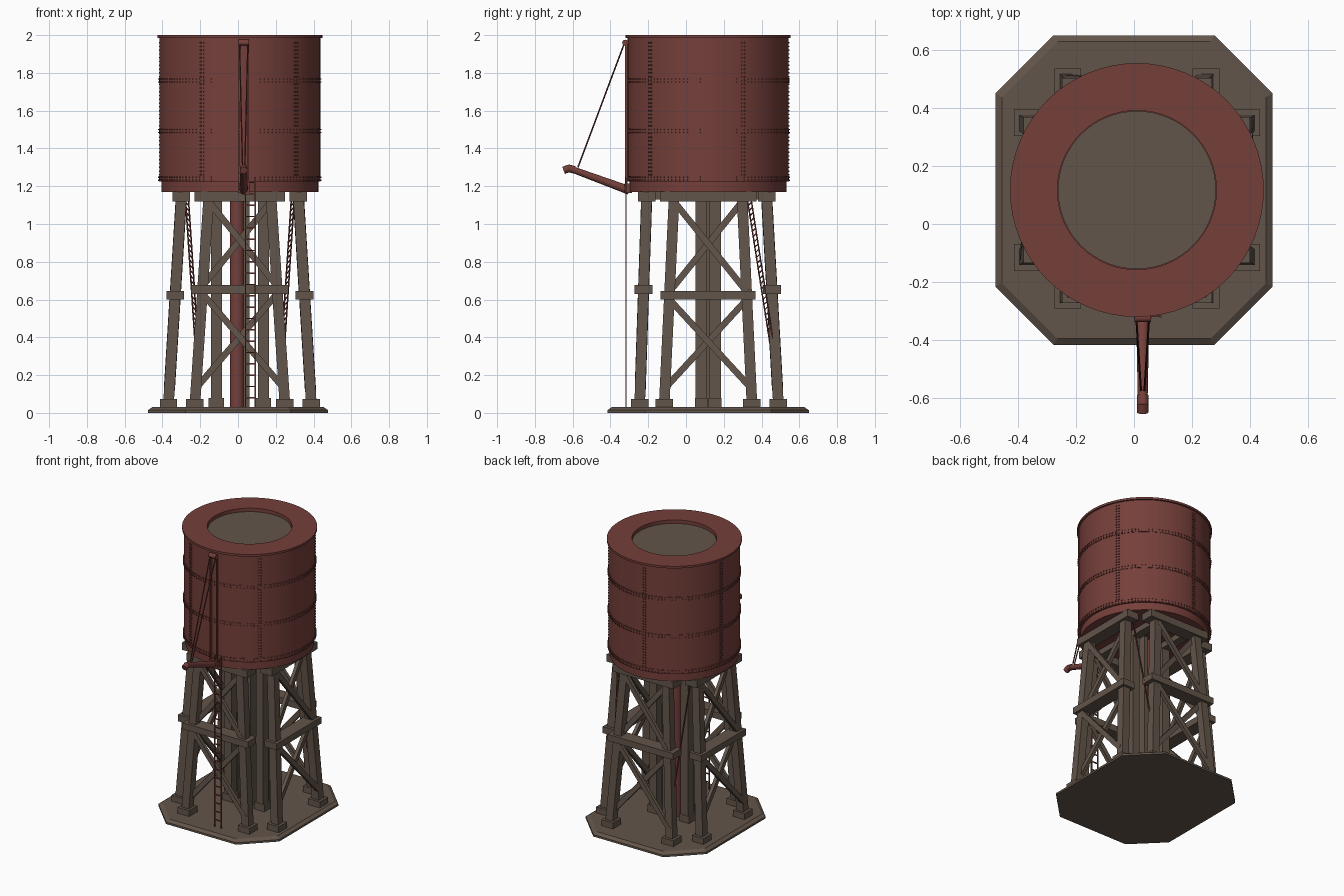
import bpy, bmesh, math
from mathutils import Vector, Matrix

if "Cube" in bpy.data.objects:
    bpy.data.objects.remove(bpy.data.objects["Cube"])

CX, CY = 0.01, 0.117


def mat(name, c):
    m = bpy.data.materials.new(name)
    m.diffuse_color = (*c, 1)
    m.use_nodes = True
    m.node_tree.nodes["Principled BSDF"].inputs["Base Color"].default_value = m.diffuse_color
    return m


RED = mat("oxide_red", (0.178, 0.050, 0.042))
WOOD = mat("weathered_wood", (0.122, 0.090, 0.068))
DARK = mat("dark_iron_red", (0.105, 0.030, 0.026))


def finish(name, bm, material, smooth=False):
    bmesh.ops.recalc_face_normals(bm, faces=bm.faces[:])
    me = bpy.data.meshes.new(name)
    bm.to_mesh(me)
    bm.free()
    me.materials.append(material)
    ob = bpy.data.objects.new(name, me)
    bpy.context.collection.objects.link(ob)
    if smooth:
        bpy.context.view_layer.objects.active = ob
        ob.select_set(True)
        bpy.ops.object.shade_smooth_by_angle(angle=math.radians(35))
        ob.select_set(False)
    return ob


def box(bm, c, s):
    bmesh.ops.create_cube(bm, size=1, matrix=Matrix.Translation(c) @ Matrix.Diagonal((*s, 1)))


def bar(bm, a, b, w, d, normal=(0, -1, 0)):
    # rectangular bar from a to b, w wide and d deep along the normal
    a, b = Vector(a), Vector(b)
    z = (b - a).normalized()
    x = Vector(normal).cross(z).normalized()
    r = Matrix((x, z.cross(x), z)).transposed().to_4x4()
    m = Matrix.Translation((a + b) / 2) @ r @ Matrix.Diagonal((w, d, (b - a).length, 1))
    bmesh.ops.create_cube(bm, size=1, matrix=m)


def rod(bm, a, b, r1, r2=None, seg=12):
    a, b = Vector(a), Vector(b)
    q = (b - a).to_track_quat('Z', 'Y').to_matrix().to_4x4()
    bmesh.ops.create_cone(bm, cap_ends=True, segments=seg, radius1=r1, radius2=r2 or r1,
                          depth=(b - a).length, matrix=Matrix.Translation((a + b) / 2) @ q)


def lathe(name, profile, material, seg=64, center=(CX, CY)):
    bm = bmesh.new()
    rings = []
    for r, z in profile:
        rings.append([bm.verts.new((center[0] + r * math.cos(t), center[1] + r * math.sin(t), z))
                      for t in (2 * math.pi * i / seg for i in range(seg))])
    for p, q in zip(rings, rings[1:]):
        for i in range(seg):
            j = (i + 1) % seg
            bm.faces.new((p[i], p[j], q[j], q[i]))
    bm.faces.new(rings[0])
    bm.faces.new(rings[-1])
    return finish(name, bm, material, True)


# eight-sided foundation slab with bevelled top edge
bm = bmesh.new()
loops = []
for z, inset in ((0, 0), (0.014, 0), (0.03, 0.022)):
    hx, hy, k = 0.477 - inset, 0.533 - inset, 0.2 - inset * 0.4
    pts = []
    for sx, sy in ((1, 1), (-1, 1), (-1, -1), (1, -1)):
        pair = [(sx * hx, sy * (hy - k)), (sx * (hx - k), sy * hy)]
        pts += pair if sx * sy > 0 else pair[::-1]
    loops.append([bm.verts.new((x, CY + y, z)) for x, y in pts])
for p, q in zip(loops, loops[1:]):
    for i in range(8):
        bm.faces.new((p[i], p[(i + 1) % 8], q[(i + 1) % 8], q[i]))
bm.faces.new(loops[0])
bm.faces.new(loops[-1])
finish("foundation_slab", bm, WOOD)


# four trestle frames: (name, outward direction, bottom/top offset, bottom/top half spread, mid beam z)
def frame(name, out, off_b, off_t, half_b, half_t, zm):
    out = Vector(out)
    side = Vector((-out.y, out.x, 0))
    c = Vector((CX, CY, 0))

    def p(s, z, push=0.0):
        t = (z - 0.05) / 1.09
        return c + out * (off_b + (off_t - off_b) * t + push) \
            + side * s * (half_b + (half_t - half_b) * t) + Vector((0, 0, z))

    def size(along, deep, h):
        return (along, deep, h) if abs(out.y) > 0.5 else (deep, along, h)

    bm = bmesh.new()
    for s in (-1, 1):
        bar(bm, p(s, 0.04), p(s, 1.14), 0.056, 0.056, out)
        box(bm, p(s, 0.05), size(0.092, 0.092, 0.045))
    finish(name + "_legs", bm, WOOD)
    bm = bmesh.new()
    box(bm, p(0, 1.145), size(half_t * 2 + 0.15, 0.092, 0.052))
    box(bm, p(0, zm), size(2 * half_b + 0.04, 0.095, 0.046))
    finish(name + "_beams", bm, WOOD)
    # crossed braces above and below the middle beam
    bm = bmesh.new()
    for lo, hi in ((0.13, zm - 0.02), (zm + 0.02, 1.12)):
        for s in (-1, 1):
            bar(bm, p(s, lo, 0.017 * s), p(-s, hi, 0.017 * s), 0.034, 0.024, out)
    finish(name + "_cross_braces", bm, WOOD)


frame("front_frame", (0, -1, 0), 0.362, 0.325, 0.238, 0.165, 0.653)
frame("back_frame", (0, 1, 0), 0.372, 0.31, 0.238, 0.165, 0.653)
frame("left_frame", (-1, 0, 0), 0.378, 0.31, 0.232, 0.18, 0.622)
frame("right_frame", (1, 0, 0), 0.378, 0.31, 0.232, 0.18, 0.622)

# inner posts under the tank
bm = bmesh.new()
for sx in (-1, 1):
    for sy in (-1, 1):
        box(bm, (CX + sx * 0.125, CY + sy * 0.036, 0.61), (0.058, 0.062, 1.13))
        box(bm, (CX + sx * 0.125, CY + sy * 0.036, 0.055), (0.08, 0.068, 0.05))
box(bm, (0.045, CY, 0.6), (0.03, 0.12, 1.14))
finish("inner_posts", bm, WOOD)

# floor joists
bm = bmesh.new()
for s in (-1, 1):
    box(bm, (CX + s * 0.125, CY, 1.15), (0.06, 0.6, 0.04))
finish("floor_joists", bm, WOOD)

# supply pipe in the middle
bm = bmesh.new()
rod(bm, (-0.005, CY, 0.03), (-0.005, CY, 1.19), 0.038, seg=24)
finish("supply_pipe", bm, RED, True)

# tank: base ring, plated wall, flat rim with recessed lid
R = 0.426
lathe("tank_base_ring", [(0.416, 1.17), (0.416, 1.235)], RED)
lathe("tank_wall", [(R, 1.225), (R, 1.985), (0.437, 1.985), (0.437, 2.0),
                    (0.274, 2.0), (0.274, 1.97)], RED)
lathe("tank_lid", [(0.272, 1.96), (0.272, 1.976)], WOOD)

# plate bands and rivets
bands = (1.24, 1.492, 1.76)
seams = [math.radians(-118 + 72 * i) for i in range(5)]
for i, z in enumerate(bands):
    lathe(f"plate_band_{i}", [(R - 0.005, z - 0.014), (R + 0.002, z - 0.014),
                              (R + 0.002, z + 0.014), (R - 0.005, z + 0.014)], RED)
bm = bmesh.new()


def rivet(t, z):
    m = Matrix.Translation((CX, CY, z)) @ Matrix.Rotation(t, 4, 'Z') \
        @ Matrix.Translation((R + 0.002, 0, 0)) @ Matrix.Diagonal((0.009, 0.007, 0.007, 1))
    bmesh.ops.create_cube(bm, size=1, matrix=m)


for z in bands:
    for i in range(120):
        for dz in (-0.008, 0.008):
            rivet(2 * math.pi * i / 120, z + dz)
for t in seams:
    for i in range(36):
        for dt in (-0.02, 0.02):
            rivet(t + dt, 1.26 + i * 0.02)
finish("tank_rivets", bm, RED)

# swing spout with drooping tip and hinge
bm = bmesh.new()
X = 0.03
rod(bm, (X, -0.30, 1.178), (X, -0.60, 1.288), 0.023, 0.017, 16)
rod(bm, (X, -0.59, 1.286), (X, -0.625, 1.296), 0.02, 0.02, 16)
rod(bm, (X, -0.615, 1.296), (X, -0.648, 1.284), 0.02, 0.02, 16)
finish("spout", bm, RED, True)
bm = bmesh.new()
box(bm, (X, -0.305, 1.19), (0.06, 0.04, 0.05))
finish("spout_hinge", bm, RED)

# spout cables and pulleys
bm = bmesh.new()
for s in (-1, 1):
    rod(bm, (X + s * 0.022, -0.325, 1.96), (X + s * 0.006, -0.572, 1.3), 0.004, seg=6)
finish("spout_cables", bm, DARK)
bm = bmesh.new()
rod(bm, (X - 0.028, -0.322, 1.96), (X + 0.028, -0.322, 1.96), 0.016)
finish("cable_pulley", bm, RED, True)
bm = bmesh.new()
for s in (-1, 1):
    box(bm, (X + s * 0.024, -0.316, 1.57), (0.008, 0.012, 0.8))
finish("cable_guides", bm, RED)

# access ladder at the front
bm = bmesh.new()
for x in (0.04, 0.092):
    box(bm, (x, -0.318, 0.64), (0.007, 0.007, 1.22))
for i in range(20):
    box(bm, (0.066, -0.318, 0.08 + i * 0.06), (0.052, 0.006, 0.007))
finish("ladder", bm, RED)

# red tie braces across the back corners
bm = bmesh.new()
for s in (-1, 1):
    top, low = Vector((CX + s * 0.28, 0.335, 1.13)), Vector((CX + s * 0.225, 0.465, 0.3))
    d = Vector((s * 0.008, 0.010, 0))
    for e in (-1, 1):
        rod(bm, top + d * e, low + d * e, 0.004, seg=6)
    for i in range(30):
        q = top.lerp(low, (i + 0.5) / 30)
        bar(bm, q + d, q - d + Vector((0, 0, -0.02)), 0.005, 0.005, (s, -1, 0))
finish("corner_tie_braces", bm, RED)
